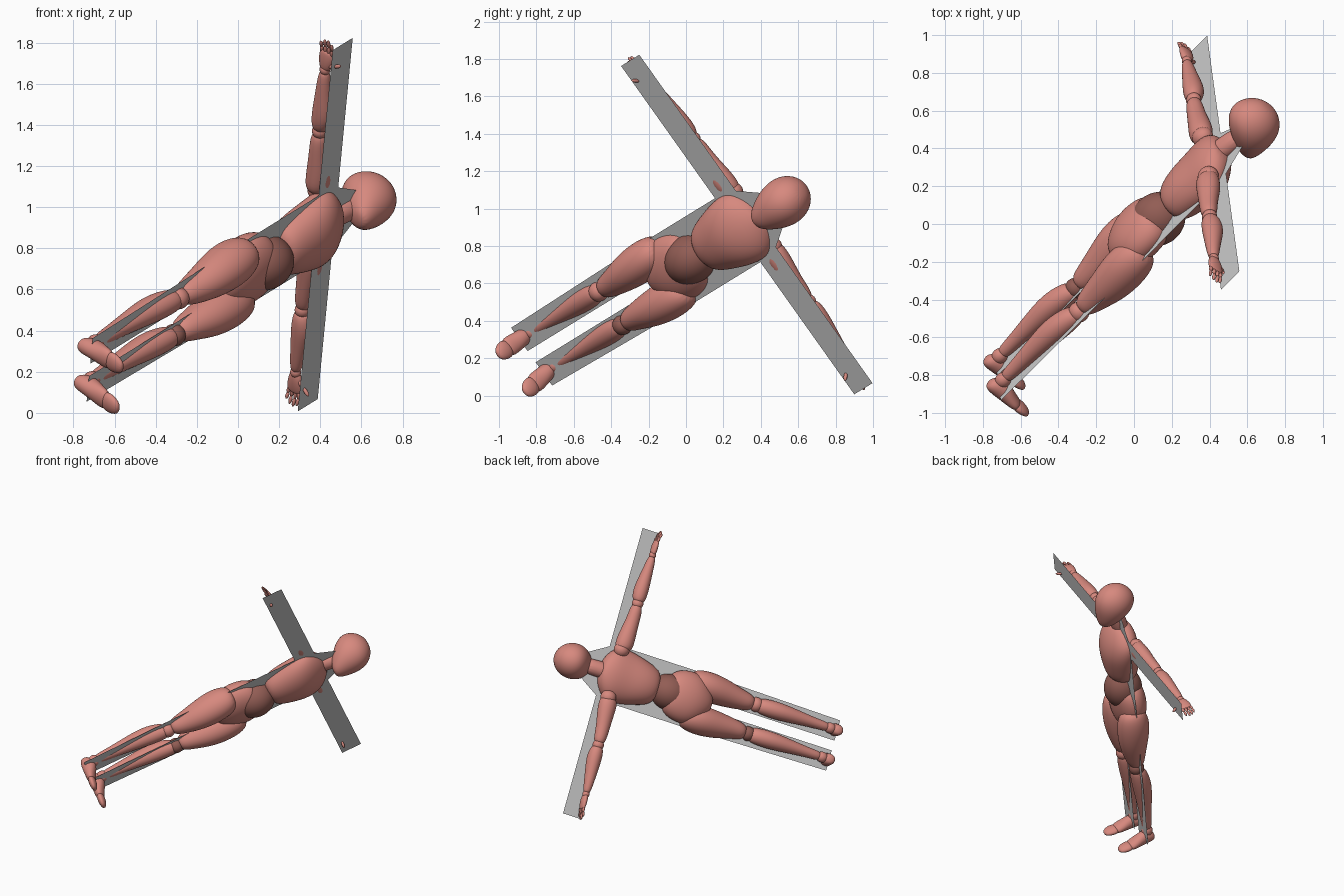
import bpy, bmesh, math
from mathutils import Matrix, Vector

cube = bpy.data.objects.get("Cube")
if cube:
    bpy.data.objects.remove(cube, do_unlink=True)


def material(name, rgb):
    m = bpy.data.materials.new(name)
    m.use_nodes = True
    m.diffuse_color = (*rgb, 1)
    m.node_tree.nodes["Principled BSDF"].inputs["Base Color"].default_value = (*rgb, 1)
    return m


SKIN = material("salmon pink", (0.68, 0.25, 0.21))
DARK = material("dark salmon", (0.29, 0.11, 0.09))
GREY = material("light grey", (0.6, 0.6, 0.6))

# Pose of the whole figure: own up, own left, own back, chest centre
up = Vector((0.647, 0.65, 0.399)).normalized()
left = Vector((-0.081, 0.575, -0.814))
left = (left - up * left.dot(up)).normalized()
POSE = Matrix((left, up.cross(left), up)).transposed().to_4x4()
POSE.translation = (0.424, 0.325, 0.915)


def add(name, bm, mat, levels=0):
    bmesh.ops.recalc_face_normals(bm, faces=bm.faces)
    for f in bm.faces:
        f.smooth = levels > 0
    me = bpy.data.meshes.new(name)
    bm.to_mesh(me)
    bm.free()
    me.materials.append(mat)
    ob = bpy.data.objects.new(name, me)
    bpy.context.collection.objects.link(ob)
    ob.matrix_world = POSE
    if levels:
        mod = ob.modifiers.new("smooth", "SUBSURF")
        mod.levels = mod.render_levels = levels
    return ob


def loft(name, axis, stations, mat=SKIN, side=1, segs=16, levels=2):
    """Rounded body through oval rings: (position, centre a, centre b, radius a, radius b)."""
    bm = bmesh.new()
    rings = []
    for t, a, b, ra, rb in stations:
        ring = []
        for i in range(segs):
            w = math.tau * i / segs
            p = [a + 1.025 * ra * math.cos(w), b + 1.025 * rb * math.sin(w)]
            p.insert(axis, t)
            ring.append(bm.verts.new((p[0] * side, p[1], p[2])))
        rings.append(ring)
    for r, q in zip(rings, rings[1:]):
        for i in range(segs):
            j = (i + 1) % segs
            bm.faces.new((r[i], r[j], q[j], q[i]))
    bm.faces.new(rings[0])
    bm.faces.new(rings[-1])
    return add(name, bm, mat, levels)


def ball(name, centre, radii, mat=SKIN, side=1):
    bm = bmesh.new()
    bmesh.ops.create_uvsphere(bm, u_segments=24, v_segments=16, radius=1)
    bmesh.ops.scale(bm, vec=radii, verts=bm.verts)
    bmesh.ops.translate(bm, vec=(centre[0] * side, centre[1], centre[2]), verts=bm.verts)
    return add(name, bm, mat, 1)


def capsule(name, p, q, r, side):
    bm = bmesh.new()
    p, q = Vector(p), Vector(q)
    d = q - p
    bmesh.ops.create_uvsphere(bm, u_segments=10, v_segments=7, radius=1)
    turn = d.to_track_quat('Z', 'Y').to_matrix().to_4x4()
    m = Matrix.Translation((p + q) / 2) @ turn @ Matrix.Diagonal((r, r, d.length / 2 + r / 2, 1))
    bmesh.ops.transform(bm, matrix=Matrix.Scale(side, 4, (1, 0, 0)) @ m, verts=bm.verts)
    return add(name, bm, SKIN, 1)


X, Y, Z = 0, 1, 2

# Head and trunk
loft("head", Z, [(.14, 0, -.09, .04, .035), (.18, 0, -.06, .08, .085), (.24, 0, -.02, .118, .13),
                 (.31, 0, 0, .135, .152), (.38, 0, 0, .12, .135), (.43, 0, 0, .08, .09),
                 (.455, 0, 0, .03, .035)])
loft("neck", Z, [(.04, 0, .03, .06, .06), (.12, 0, .015, .06, .06), (.24, 0, 0, .055, .055)])
loft("chest", Z, [(.11, 0, .03, .06, .05), (.08, 0, .025, .13, .08), (.01, 0, .01, .205, .115),
                  (-.1, 0, -.01, .2, .13), (-.22, 0, 0, .168, .128), (-.32, 0, 0, .138, .108),
                  (-.36, 0, 0, .09, .07)])
ball("abdomen", (0, 0, -.46), (.135, .143, .155), DARK)
loft("pelvis", Z, [(-.41, 0, .02, .09, .07), (-.45, 0, .02, .165, .115), (-.56, 0, .025, .198, .128),
                   (-.66, 0, .025, .185, .122), (-.75, 0, .02, .11, .09), (-.78, 0, .02, .05, .05)])

for side, who in ((1, "left_"), (-1, "right_")):
    # Leg
    loft(who + "thigh", Z, [(-.58, .14, 0, .05, .06), (-.63, .13, 0, .095, .105),
                            (-.74, .125, 0, .112, .125), (-.88, .12, -.01, .098, .108),
                            (-1, .11, -.005, .073, .08), (-1.07, .11, 0, .06, .062),
                            (-1.1, .11, 0, .035, .035)], side=side)
    ball(who + "knee", (.11, 0, -1.12), (.055, .057, .055), DARK if side == 1 else SKIN, side)
    loft(who + "calf", Z, [(-1.12, .11, 0, .04, .04), (-1.16, .11, .01, .06, .063),
                           (-1.28, .11, .03, .066, .074), (-1.42, .11, .035, .053, .058),
                           (-1.58, .11, .035, .037, .041), (-1.67, .11, .035, .034, .036),
                           (-1.69, .11, .035, .02, .02)], side=side)
    ball(who + "ankle", (.11, .035, -1.7), (.04, .042, .045), SKIN, side)
    loft(who + "foot", Y, [(.085, .11, -1.76, .02, .02), (.065, .11, -1.755, .042, .042),
                           (0, .113, -1.745, .046, .056), (-.07, .118, -1.763, .053, .038),
                           (-.115, .12, -1.77, .054, .03), (-.13, .12, -1.77, .03, .018)], side=side)
    loft(who + "toes", Y, [(-.1, .12, -1.772, .03, .015), (-.12, .12, -1.772, .053, .029),
                           (-.17, .122, -1.775, .05, .026), (-.21, .122, -1.78, .025, .013)], side=side)

    # Arm
    ball(who + "shoulder", (.18, .06, 0), (.055, .055, .058), SKIN, side)
    loft(who + "upper_arm", X, [(.17, .06, 0, .035, .04), (.2, .06, -.01, .06, .068),
                                (.28, .058, -.01, .064, .065), (.4, .065, -.02, .048, .05),
                                (.49, .07, -.02, .045, .046), (.53, .07, -.02, .03, .03)], side=side)
    ball(who + "elbow", (.535, .07, -.02), (.04, .04, .042), SKIN, side)
    loft(who + "forearm", X, [(.54, .07, -.02, .03, .03), (.57, .066, -.02, .05, .05),
                              (.64, .058, -.02, .062, .056), (.75, .065, -.025, .045, .043),
                              (.86, .07, -.03, .033, .031), (.9, .07, -.03, .022, .022)], side=side)
    ball(who + "wrist", (.905, .07, -.03), (.028, .028, .026), SKIN, side)
    loft(who + "palm", X, [(.9, .07, -.03, .02, .015), (.925, .068, -.03, .036, .023),
                           (.97, .066, -.03, .046, .023), (1.01, .066, -.032, .043, .016),
                           (1.02, .066, -.032, .03, .01)], side=side)

    # Fingers in two segments, thumb reaching forward
    for i in range(4):
        y = .033 + .022 * i
        reach = (.07, .085, .08, .06)[i]
        mid = (1.005 + reach / 2, y, -.036)
        capsule(f"{who}finger_base_{i + 1}", (1.005, y, -.032), mid, .011, side)
        capsule(f"{who}finger_tip_{i + 1}", mid, (1.005 + reach, y, -.046), .01, side)
    capsule(who + "thumb_base", (.94, .04, -.034), (.96, .005, -.04), .013, side)
    capsule(who + "thumb_tip", (.96, .005, -.04), (.985, -.03, -.044), .011, side)

# Flat silhouette sheet running through the figure
half = [(.06, .285), (.185, .075), (1.08, .075), (1.08, -.075), (.21, -.075),
        (.21, -.6), (.19, -1.77), (.037, -1.77), (.037, -.72)]
bm = bmesh.new()
outline = half + [(-x, z) for x, z in reversed(half)]
bm.faces.new([bm.verts.new((x, 0, z)) for x, z in outline])
add("silhouette_sheet", bm, GREY)
